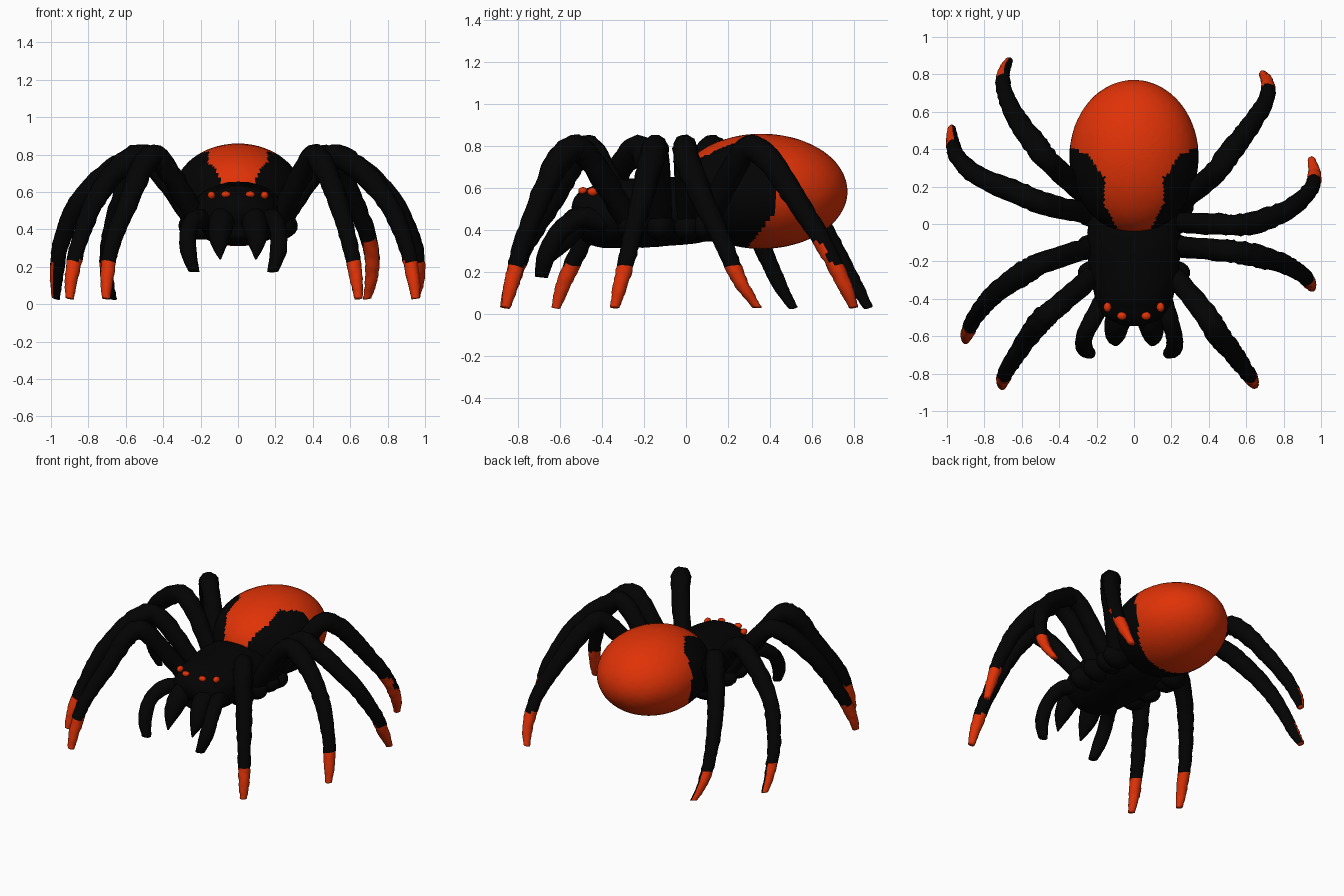
import bpy, bmesh, math, random
from mathutils import Vector

if "Cube" in bpy.data.objects:
    bpy.data.objects.remove(bpy.data.objects["Cube"])

random.seed(4)


def material(name, rgb):
    m = bpy.data.materials.new(name)
    m.diffuse_color = (*rgb, 1)
    m.use_nodes = True
    m.node_tree.nodes["Principled BSDF"].inputs["Base Color"].default_value = m.diffuse_color
    return m


BLACK = material("matte black", (0.001, 0.001, 0.001))
RED = material("orange red", (0.74, 0.032, 0.002))


def finish(name, bm, rule=None):
    """Turn a bmesh into a smooth object; rule(center, normal) True gives red."""
    bmesh.ops.recalc_face_normals(bm, faces=bm.faces)
    bm.normal_update()
    for f in bm.faces:
        f.smooth = True
        if rule and rule(f.calc_center_median(), f.normal):
            f.material_index = 1
    me = bpy.data.meshes.new(name)
    bm.to_mesh(me)
    bm.free()
    me.materials.append(BLACK)
    me.materials.append(RED)
    ob = bpy.data.objects.new(name, me)
    bpy.context.collection.objects.link(ob)
    return ob


def spline(pts, steps):
    """Catmull-Rom samples through tuples of any length."""
    p = [pts[0]] + list(pts) + [pts[-1]]
    out = []
    for i in range(1, len(p) - 2):
        for s in range(steps):
            t = s / steps
            out.append([0.5 * (2 * b + (c - a) * t + (2 * a - 5 * b + 4 * c - d) * t * t
                               + (3 * b - a - 3 * c + d) * t ** 3)
                        for a, b, c, d in zip(*p[i - 1:i + 3])])
    out.append(list(pts[-1]))
    return out


def tube(name, pts, rule=None, steps=8, sides=14, rough=0.0):
    """Loft through points (x, y, z, side radius[, vertical radius])."""
    bm = bmesh.new()
    path = spline(pts, steps)
    pos = [Vector(q[:3]) for q in path]
    side = (pos[-1] - pos[0]).cross(Vector((0, 0, 1))).normalized()
    rings = []
    for i, q in enumerate(path):
        tan = pos[min(i + 1, len(pos) - 1)] - pos[max(i - 1, 0)]
        up = side.cross(tan).normalized()
        ring = []
        for k in range(sides):
            a = 2 * math.pi * k / sides
            j = 1 + random.uniform(-rough, rough)
            ring.append(bm.verts.new(pos[i] + j * (side * math.cos(a) * max(q[3], 0.004)
                                                   + up * math.sin(a) * max(q[-1], 0.004))))
        rings.append(ring)
    for a, b in zip(rings, rings[1:]):
        for k in range(sides):
            n = (k + 1) % sides
            bm.faces.new((a[k], a[n], b[n], b[k]))
    bm.faces.new(rings[0])
    bm.faces.new(rings[-1])
    return finish(name, bm, rule)


def ellipsoid(name, center, radii, rule=None, u=24, v=14, rough=0.0):
    bm = bmesh.new()
    bmesh.ops.create_uvsphere(bm, u_segments=u, v_segments=v, radius=1)
    for vert in bm.verts:
        j = 1 + random.uniform(-rough, rough)
        vert.co = Vector([c + r * x * j for c, r, x in zip(center, radii, vert.co)])
    return finish(name, bm, rule)


# Abdomen: red cap, back and a narrowing stripe toward the front
def abdomen_red(c, n):
    if c.z < 0.62:
        return c.y > min(0.42, 0.29 + (c.z - 0.31) * 0.75)
    if c.y < 0.1:
        w = 0.08 + 0.54 * (c.y + 0.04)
    elif c.y < 0.25:
        w = 0.158
    else:
        w = 0.17 + (c.y - 0.25) * 0.6 + max(0, c.y - 0.37) * 2
    return abs(c.x) < w


ellipsoid("abdomen", (0, 0.36, 0.585), (0.345, 0.41, 0.274), abdomen_red, 112, 64, 0.002)

# Head and thorax: y, height, half width, half depth
BODY = [(-.54, .48, .05, .03), (-.5, .485, .15, .105), (-.42, .475, .2, .155),
        (-.25, .48, .24, .165), (-.08, .49, .25, .165), (.08, .48, .23, .14), (.2, .47, .14, .08)]
tube("head_and_thorax", [(0, *b) for b in BODY], None, 5, 28, 0.01)

for s, side in ((1, "right"), (-1, "left")):
    # Eyes
    ellipsoid(f"inner_eye_{side}", (0.065 * s, -0.492, 0.587), (0.026, 0.022, 0.018),
              lambda c, n: True, 14, 8)
    ellipsoid(f"outer_eye_{side}", (0.142 * s, -0.445, 0.583), (0.021, 0.026, 0.021),
              lambda c, n: True, 14, 8)

    # Fangs and feelers
    tube(f"fang_{side}", [(0.08 * s, -.46, .48, .06), (0.09 * s, -.53, .43, .068),
                          (0.10 * s, -.59, .35, .055), (0.10 * s, -.625, .29, .03),
                          (0.095 * s, -.65, .24, .004)], None, 5, 14, 0.03)
    shift = 0.05 if s > 0 else 0
    tube(f"feeler_{side}", [(0.15 * s, -.38, .43, .05), (0.215 * s - shift * .6, -.5, .46, .05),
                            (0.265 * s - shift, -.6, .395, .045), (0.265 * s - shift, -.665, .28, .045),
                            (0.235 * s - shift, -.69, .175, .03)], None, 5, 14, 0.04)

# Legs, front to back: distance from the middle and y at shared heights, hip to claw
HEIGHTS = [.42, .765, .75, .56, .33, .15, .03]
RADII = [.055, .06, .062, .053, .044, .036, .022]
RIGHT = [
    [(.2, -.26), (.38, -.48), (.45, -.59), (.53, -.69), (.595, -.78), (.63, -.83), (.645, -.86)],
    [(.21, -.12), (.46, -.14), (.61, -.16), (.79, -.21), (.895, -.265), (.935, -.31), (.95, -.34)],
    [(.21, .01), (.46, 0), (.61, 0), (.82, .075), (.94, .18), (.965, .26), (.95, .34)],
    [(.22, .09), (.43, .27), (.51, .38), (.615, .515), (.705, .66), (.715, .75), (.69, .8)],
]
LEFT = [
    [(.2, -.26), (.41, -.44), (.5, -.52), (.58, -.625), (.67, -.765), (.7, -.83), (.705, -.865)],
    [(.21, -.12), (.47, -.2), (.61, -.275), (.76, -.39), (.85, -.5), (.89, -.58), (.9, -.62)],
    [(.21, .05), (.45, .1), (.62, .165), (.84, .26), (.945, .36), (.97, .44), (.975, .51)],
    [(.22, .12), (.45, .33), (.53, .43), (.625, .56), (.69, .7), (.7, .8), (.67, .87)],
]


def foot_red(c, n):
    return c.z < 0.23


def left_rear_foot_red(c, n):
    return c.z < 0.22 and n.x < 0.3 and n.y > -0.6


def right_rear_foot_red(c, n):
    return c.z < (0.34 if n.y < -0.3 else 0.24)


RULES = {"left_leg_3": left_rear_foot_red, "left_leg_4": left_rear_foot_red,
         "right_leg_4": right_rear_foot_red}
for s, side, legs in ((1, "right", RIGHT), (-1, "left", LEFT)):
    for i, leg in enumerate(legs):
        name = f"{side}_leg_{i + 1}"
        pts = [(x * s, y, z, r) for (x, y), z, r in zip(leg, HEIGHTS, RADII)]
        tube(name, pts, RULES.get(name, foot_red), 9, 14, 0.08)
        # Hip joint between body and leg
        c = Vector(pts[0][:3])
        ellipsoid(name + "_hip", (c.x, c.y, 0.42), (0.10, 0.068, 0.075), None, 18, 12, 0.02)
